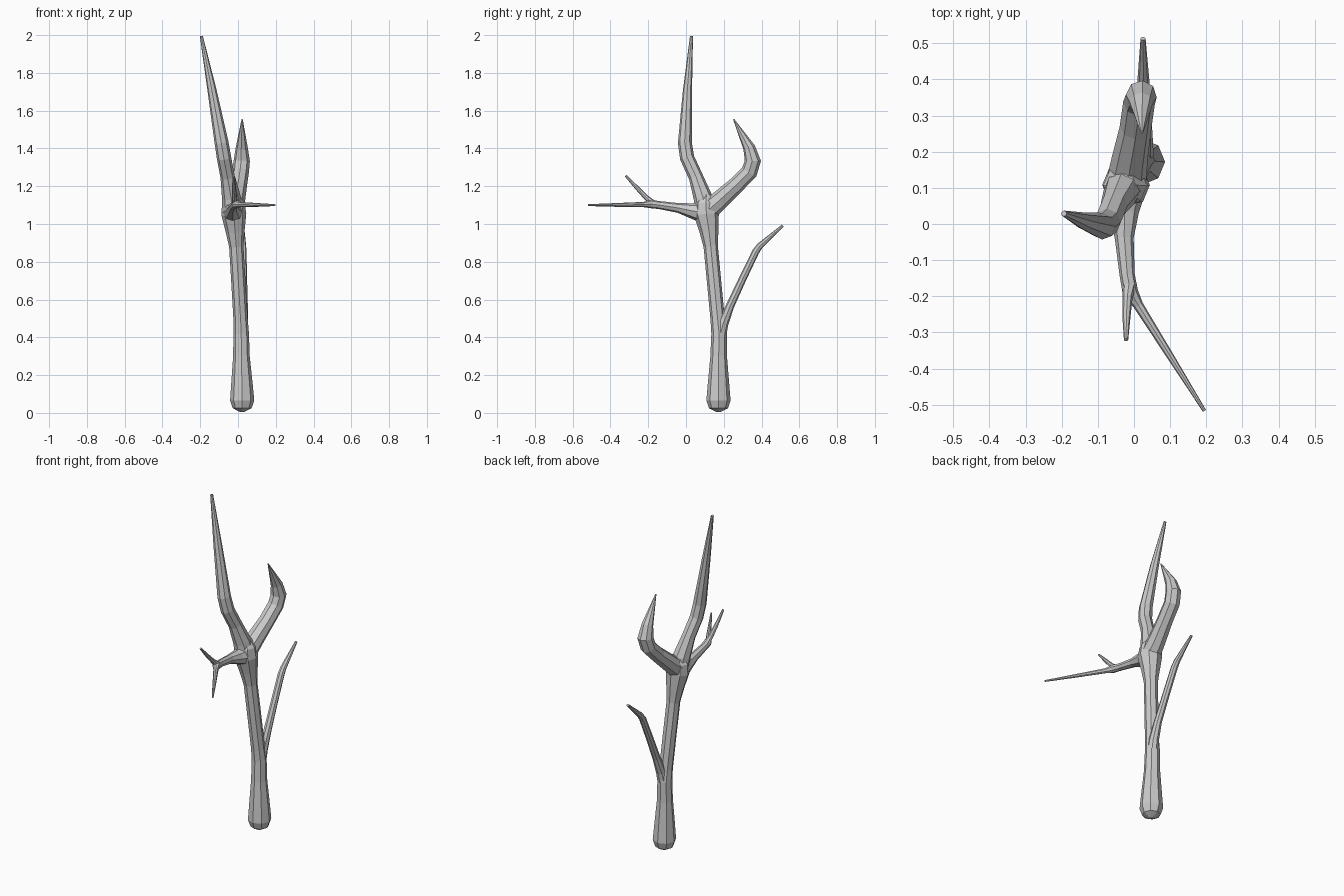
import bpy, bmesh, math
from mathutils import Vector

SIDES = 8


def branch(name, pts):
    """Flat-shaded tapered tube through (x, y, z, radius) points, capped at both ends."""
    bm = bmesh.new()
    pos = [Vector(p[:3]) for p in pts]
    rings, side = [], None
    for i, c in enumerate(pos):
        fwd = (pos[min(i + 1, len(pos) - 1)] - c).normalized()
        back = (c - pos[max(i - 1, 0)]).normalized()
        t = (fwd + back).normalized()
        if side is None:
            ref = Vector((1, 0, 0))
            side = ref
        u = (side - t * side.dot(t)).normalized()
        v = t.cross(u)
        side = u
        ring = []
        for k in range(SIDES):
            a = math.tau * k / SIDES
            ring.append(bm.verts.new(c + (u * math.cos(a) + v * math.sin(a)) * pts[i][3]))
        rings.append(ring)
    for a, b in zip(rings, rings[1:]):
        for k in range(SIDES):
            n = (k + 1) % SIDES
            bm.faces.new((a[k], a[n], b[n], b[k]))
    bm.faces.new(rings[0][::-1])
    bm.faces.new(rings[-1])
    bmesh.ops.recalc_face_normals(bm, faces=bm.faces)
    mesh = bpy.data.meshes.new(name)
    bm.to_mesh(mesh)
    bm.free()
    obj = bpy.data.objects.new(name, mesh)
    bpy.context.collection.objects.link(obj)
    return obj


# Trunk with bulbous foot, swelling into the upper fork
branch("trunk", [
    (.022, .172, .005, .012), (.022, .172, .025, .050), (.022, .172, .065, .064),
    (.021, .172, .14, .058), (.018, .173, .30, .044), (.017, .175, .42, .041),
    (.014, .168, .49, .038), (.003, .150, .68, .038), (-.009, .131, .88, .038),
    (-.015, .122, .96, .050), (-.022, .108, 1.05, .066), (-.025, .106, 1.11, .060),
    (-.025, .108, 1.155, .030)])

# Tall main branch
branch("tall_branch", [
    (-.025, .105, 1.04, .055), (-.035, .090, 1.14, .050), (-.055, .052, 1.25, .038),
    (-.074, .006, 1.35, .038), (-.087, -.006, 1.43, .037), (-.138, .008, 1.71, .024),
    (-.194, .029, 1.995, .008)])

# Hooked branch
branch("hooked_branch", [
    (-.025, .09, 1.05, .058), (-.012, .18, 1.128, .050), (.004, .265, 1.205, .044),
    (.014, .335, 1.275, .044), (.020, .354, 1.335, .043), (.020, .334, 1.405, .032),
    (.022, .252, 1.555, .003)])

# Horizontal branch with long twig, and its upright twig
branch("side_branch", [
    (-.025, .10, 1.06, .060), (-.027, .03, 1.070, .040), (-.027, -.04, 1.085, .026),
    (-.019, -.14, 1.100, .021), (-.010, -.19, 1.106, .022), (.012, -.225, 1.103, .014),
    (.100, -.365, 1.101, .010), (.195, -.517, 1.100, .005)])
branch("side_twig", [
    (-.012, -.165, 1.100, .020), (-.018, -.205, 1.135, .014),
    (-.021, -.26, 1.192, .011), (-.022, -.320, 1.256, .006)])

# Thin low branch
branch("low_branch", [
    (.020, .178, .40, .034), (.026, .197, .475, .028), (.030, .235, .57, .022),
    (.028, .300, .71, .020), (.026, .370, .855, .019), (.026, .392, .885, .017),
    (.025, .513, .992, .007)])
